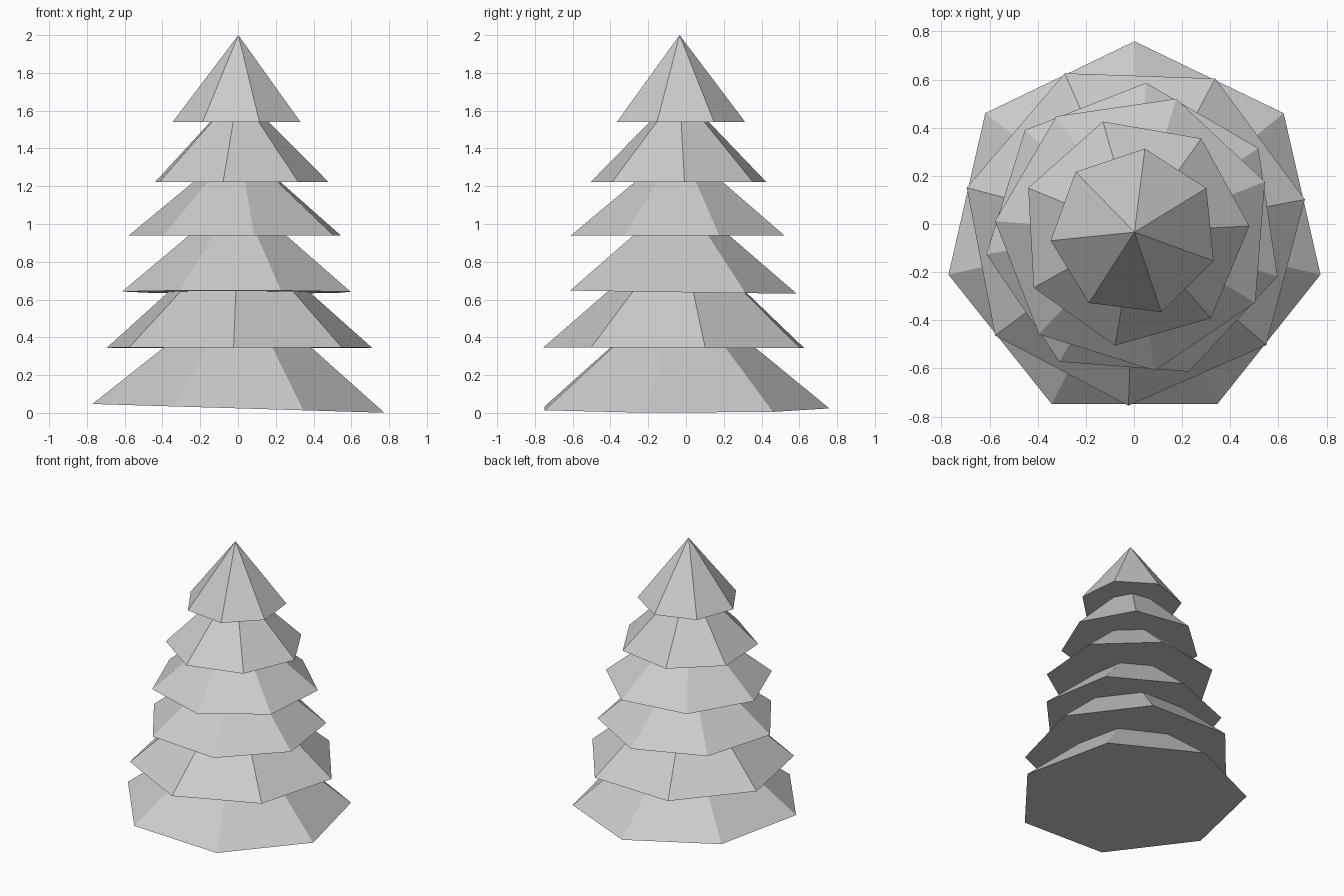
import bpy, bmesh
from math import radians
from mathutils import Matrix, Vector

if "Cube" in bpy.data.objects:
    bpy.data.objects.remove(bpy.data.objects["Cube"])

SIDES = 7
CENTRE_Y = -0.034


def foliage_tier(name, z, radius, height, angle, tilt_x=0.0, tilt_y=0.0):
    """Closed seven-sided cone whose base centre is at height z, first corner at angle."""
    bm = bmesh.new()
    bmesh.ops.create_cone(bm, cap_ends=True, cap_tris=False, segments=SIDES,
                          radius1=radius, radius2=0, depth=height,
                          matrix=Matrix.Translation((0, 0, height / 2)))
    bmesh.ops.remove_doubles(bm, verts=bm.verts, dist=1e-5)
    # Turn so that the first corner points along the requested direction
    corner = max((v.co for v in bm.verts if v.co.z < 0.001), key=lambda c: c.y)
    start = Vector((1, 0)).angle_signed(corner.xy)
    turn = Matrix.Rotation(radians(angle) + start, 4, 'Z')
    lean = Matrix.Rotation(tilt_y, 4, 'Y') @ Matrix.Rotation(tilt_x, 4, 'X')
    bm.transform(Matrix.Translation((0.002, CENTRE_Y, z)) @ lean @ turn)
    bmesh.ops.recalc_face_normals(bm, faces=bm.faces)
    mesh = bpy.data.meshes.new(name)
    bm.to_mesh(mesh)
    bm.free()
    bpy.context.collection.objects.link(bpy.data.objects.new(name, mesh))


# Foliage from the ground to the tip: z, radius, height, corner angle, tilts
tiers = [
    (0.024, 0.793, 0.65, 90.0, 0.0, 0.030),
    (0.345, 0.721, 0.63, 268.0, -0.003, 0.0),
    (0.640, 0.622, 0.52, 85.6, -0.014, 0.002),
    (0.940, 0.581, 0.48, 72.6, 0.0, 0.0),
    (1.222, 0.478, 0.48, 3.1, 0.0, 0.0),
    (1.540, 0.350, 0.46, 82.9, 0.0, 0.0),
]
for i, tier in enumerate(tiers, 1):
    foliage_tier(f"foliage_tier_{i}", *tier)
